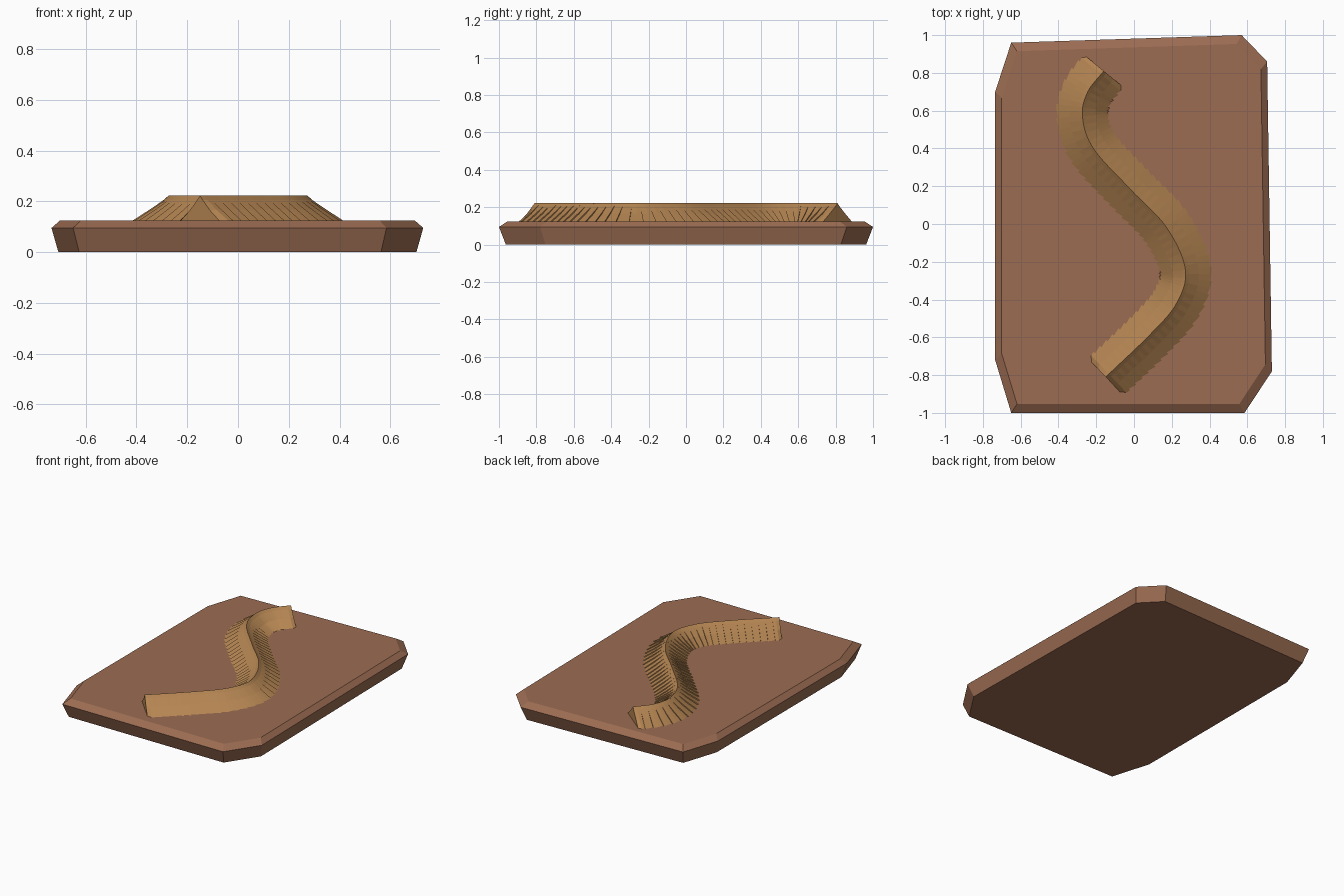
import bpy
from mathutils import Vector

if "Cube" in bpy.data.objects:
    bpy.data.objects.remove(bpy.data.objects["Cube"])


def material(name, color):
    m = bpy.data.materials.new(name)
    m.diffuse_color = (*color, 1)
    m.use_nodes = True
    m.node_tree.nodes["Principled BSDF"].inputs["Base Color"].default_value = m.diffuse_color
    return m


def loft(name, rings, mat):
    """Closed skin over a list of equal-length rings, capped at both ends."""
    n = len(rings[0])
    verts = [p for ring in rings for p in ring]
    faces = [(k * n + i, k * n + (i + 1) % n, (k + 1) * n + (i + 1) % n, (k + 1) * n + i)
             for k in range(len(rings) - 1) for i in range(n)]
    faces.append(tuple(reversed(range(n))))
    faces.append(tuple(range(len(verts) - n, len(verts))))
    mesh = bpy.data.meshes.new(name)
    mesh.from_pydata(verts, [], faces)
    mesh.materials.append(mat)
    obj = bpy.data.objects.new(name, mesh)
    bpy.context.collection.objects.link(obj)
    return obj


def resample(points, count):
    """Evenly spaced positions along a Catmull-Rom curve."""
    p = [Vector(q) for q in points]
    p = [2 * p[0] - p[1]] + p + [2 * p[-1] - p[-2]]
    fine = []
    for a, b, c, d in zip(p, p[1:], p[2:], p[3:]):
        for s in range(40):
            t = s / 40
            fine.append(0.5 * (2 * b + (c - a) * t + (2 * a - 5 * b + 4 * c - d) * t * t
                               + (3 * b - a - 3 * c + d) * t ** 3))
    fine.append(p[-2])
    dist = [0.0]
    for a, b in zip(fine, fine[1:]):
        dist.append(dist[-1] + (b - a).length)
    out, j = [], 0
    for i in range(count + 1):
        target = dist[-1] * i / count
        while j < len(fine) - 2 and dist[j + 1] < target:
            j += 1
        f = (target - dist[j]) / (dist[j + 1] - dist[j])
        out.append(fine[j].lerp(fine[j + 1], f))
    return out


# Chamfered, slightly irregular clay slab
outline = [(-0.65, -1.0), (0.585, -1.0), (0.73, -0.78), (0.705, 0.86),
           (0.57, 1.0), (-0.65, 0.96), (-0.735, 0.70), (-0.735, -0.72)]
levels = [(0.0, 0.963), (0.095, 1.0), (0.125, 0.953)]
loft("base_slab", [[(x * s, y * s, z) for x, y in outline] for z, s in levels],
     material("clay", (0.33, 0.15, 0.085)))

# Winding ridge with overlapping ribs
spine = [(-0.15, -0.81), (0.085, -0.585), (0.225, -0.42), (0.272, -0.24), (0.17, -0.015),
         (-0.02, 0.185), (-0.215, 0.40), (-0.273, 0.57), (-0.245, 0.70), (-0.16, 0.81)]
half = [(0.018, 0.206), (0.07, 0.167), (0.143, 0.12)]
SEGMENTS = 44
STEPS = 2 * SEGMENTS
path = resample(spine, STEPS)


def ridge_ring(step, flare, taper=1.0):
    a, b = path[max(step - 1, 0)], path[min(step + 1, STEPS)]
    t = (b - a).normalized()
    side = Vector((t.y, -t.x))
    c = path[step]
    profile = ([(-x, z) for x, z in reversed(half)] + [(0, 0.222)] + half)
    ring = []
    for x, z in profile:
        lift = flare * 0.5 if 0.05 < abs(x) < 0.1 else 0
        grow = 1 + flare / 0.1 * min(abs(x) / 0.07, 1)
        q = c + side * x * grow * taper
        ring.append((q.x, q.y, z + lift))
    return ring[::-1]


rings = []
for i in range(SEGMENTS):
    # each rib starts tucked in and flares out over the next one
    first = 0.84 if i == 0 else 1.0
    last = 0.84 if i == SEGMENTS - 1 else 1.0
    rings.append(ridge_ring(2 * i, -0.004, first))
    rings.append(ridge_ring(2 * i + 1, 0.0))
    rings.append(ridge_ring(2 * i + 2, 0.004, last))
loft("winding_ridge", rings, material("ochre", (0.46, 0.235, 0.085)))

# Consistent outward normals; merge the coincident crest points
import bmesh
for obj in bpy.context.collection.objects:
    bm = bmesh.new()
    bm.from_mesh(obj.data)
    bmesh.ops.remove_doubles(bm, verts=bm.verts, dist=1e-5)
    bmesh.ops.recalc_face_normals(bm, faces=bm.faces)
    bm.to_mesh(obj.data)
    bm.free()
